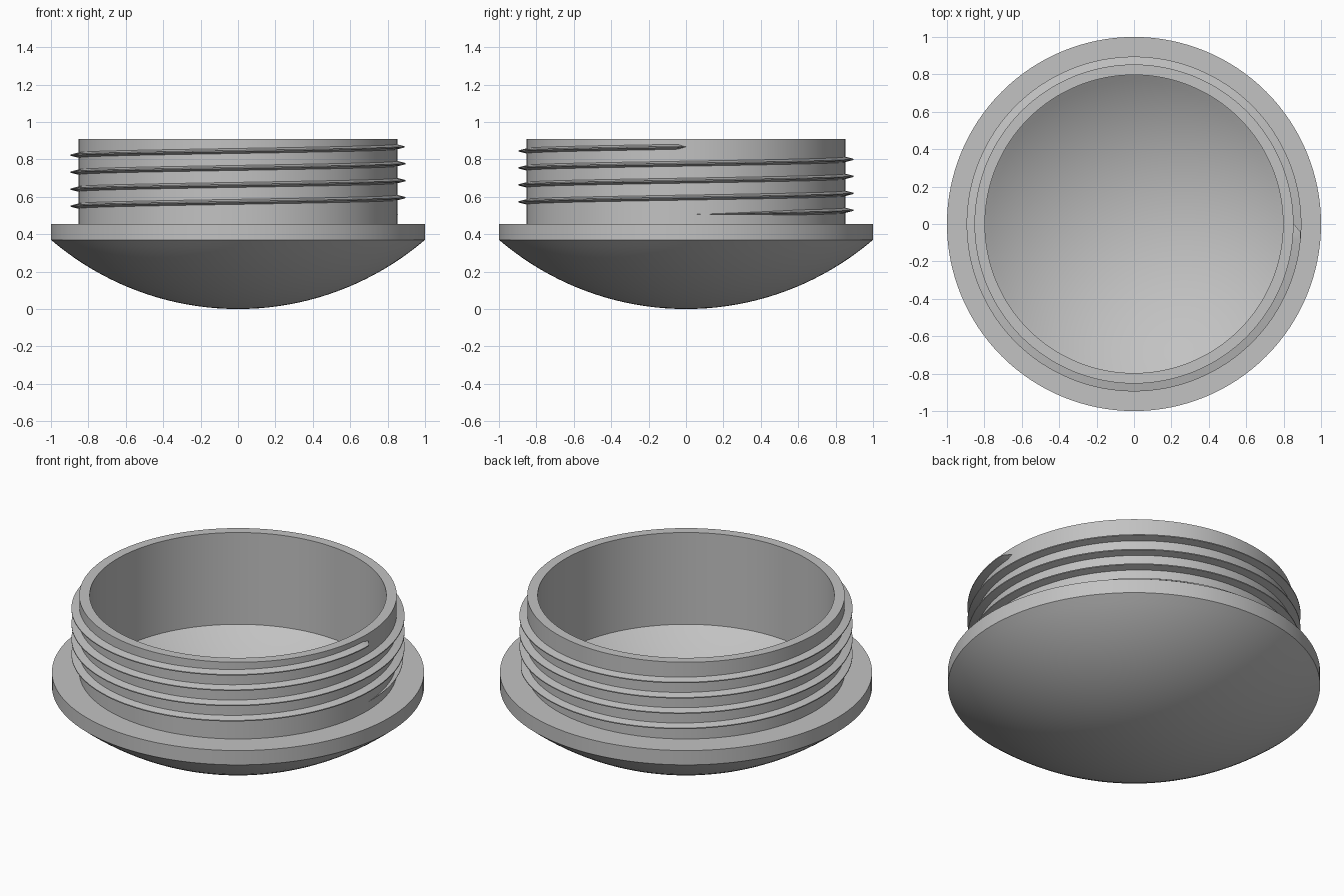
import bpy, bmesh, math

if "Cube" in bpy.data.objects:
    bpy.data.objects.remove(bpy.data.objects["Cube"])

SEG = 128
grey = bpy.data.materials.new("plain grey")
grey.diffuse_color = (0.54, 0.54, 0.54, 1)
grey.use_nodes = True
grey.node_tree.nodes["Principled BSDF"].inputs["Base Color"].default_value = grey.diffuse_color


def finish(bm, name):
    bmesh.ops.remove_doubles(bm, verts=bm.verts[:], dist=1e-5)
    bmesh.ops.recalc_face_normals(bm, faces=bm.faces[:])
    mesh = bpy.data.meshes.new(name)
    bm.to_mesh(mesh)
    bm.free()
    ob = bpy.data.objects.new(name, mesh)
    bpy.context.collection.objects.link(ob)
    mesh.materials.append(grey)
    bpy.ops.object.select_all(action='DESELECT')
    ob.select_set(True)
    bpy.context.view_layer.objects.active = ob
    bpy.ops.object.shade_smooth_by_angle(angle=math.radians(25))
    return ob


def dome(radius, centre_z, edge_r, steps=20):
    """Points of a shallow bowl, from its lowest point out to its edge."""
    top = math.asin(edge_r / radius)
    return [(radius * math.sin(top * i / steps),
             centre_z - radius * math.cos(top * i / steps)) for i in range(steps + 1)]


# Cap body: domed underside, flange, threaded neck, hollow with a bowl floor
DOME_R, EDGE_Z, NECK_R, INNER_R, TOP_Z = 1.536, 0.37, 0.853, 0.797, 0.91
profile = dome(DOME_R, DOME_R, 1.0)
profile[-1] = (1.0, EDGE_Z)
profile += [(1.0, 0.455), (NECK_R, 0.455), (NECK_R, TOP_Z), (INNER_R, TOP_Z)]
profile += dome(DOME_R - 0.12, DOME_R, INNER_R)[::-1]

bm = bmesh.new()
verts = [bm.verts.new((r, 0, z)) for r, z in profile]
edges = [bm.edges.new(pair) for pair in zip(verts, verts[1:])]
bmesh.ops.spin(bm, geom=verts + edges, cent=(0, 0, 0), axis=(0, 0, 1),
               angle=math.tau, steps=SEG, use_merge=True)
finish(bm, "cap_body")

# Screw thread: tapered ridge swept up a four-turn right-handed helix
TURNS, PITCH, START_Z = 4, 0.0907, 0.505
LEAD_IN, LEAD_OUT = math.radians(45), math.radians(3)
bm = bmesh.new()
rings = []
for i in range(TURNS * SEG + 1):
    a = math.tau * i / SEG
    z = START_Z + PITCH * i / SEG
    k = max(0.03, min(1, a / LEAD_IN, (math.tau * TURNS - a) / LEAD_OUT))
    section = [(NECK_R - 0.01, -0.016 * k), (NECK_R + 0.042 * k, -0.003 * k),
               (NECK_R + 0.042 * k, 0.003 * k), (NECK_R - 0.01, 0.016 * k)]
    rings.append([bm.verts.new((r * math.cos(a), r * math.sin(a), z + dz))
                  for r, dz in section])
for lo, hi in zip(rings, rings[1:]):
    for j in range(4):
        n = (j + 1) % 4
        bm.faces.new((lo[j], lo[n], hi[n], hi[j]))
bm.faces.new(rings[0])
bm.faces.new(rings[-1])
finish(bm, "screw_thread")
